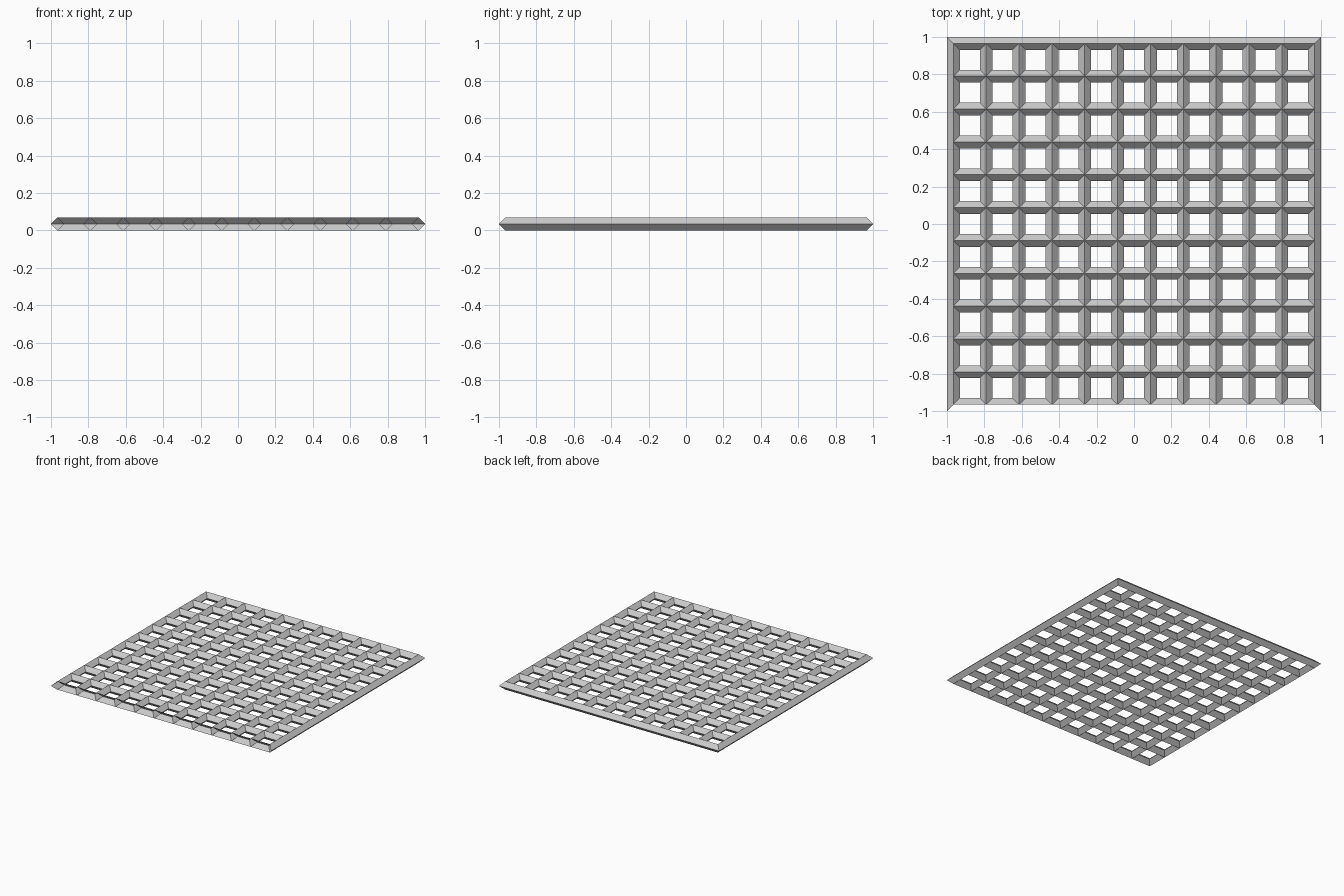
import bpy, bmesh

if "Cube" in bpy.data.objects:
    bpy.data.objects.remove(bpy.data.objects["Cube"])

N = 11                      # cells per side
W = 0.0345                  # half width of the diamond bars
EDGE = 1.0 - W              # outermost ridge line
STEP = 2 * EDGE / N

bm = bmesh.new()


def ring(x0, x1, y0, y1, z):
    return [bm.verts.new(p) for p in
            ((x0, y0, z), (x1, y0, z), (x1, y1, z), (x0, y1, z))]


def band(upper, lower, sides=range(4), outward=False):
    for i in sides:
        j = (i + 1) % 4
        quad = [upper[i], upper[j], lower[j], lower[i]]
        bm.faces.new(quad[::-1] if outward else quad)


# Cell walls: wide at top and bottom, pinched at mid height
for i in range(N):
    for j in range(N):
        x, y = -EDGE + i * STEP, -EDGE + j * STEP
        top = ring(x, x + STEP, y, y + STEP, 2 * W)
        mid = ring(x + W, x + STEP - W, y + W, y + STEP - W, W)
        low = ring(x, x + STEP, y, y + STEP, 0)
        band(mid, top, outward=True)
        band(low, mid, outward=True)

# Outer bevelled rim on the right, back and left; the front is left open
top = ring(-EDGE, EDGE, -EDGE, EDGE, 2 * W)
mid = ring(-1, 1, -1, 1, W)
low = ring(-EDGE, EDGE, -EDGE, EDGE, 0)
band(top, mid, (1, 2, 3), True)
band(mid, low, (1, 2, 3), True)

# Remove unused corner duplicates and weld the ridges
bmesh.ops.remove_doubles(bm, verts=bm.verts[:], dist=1e-5)

# Orient the faces: normals point away from the bar centre lines
bm.normal_update()
for f in bm.faces:
    up = f.calc_center_median().z > W
    if (f.normal.z > 0) != up:
        f.normal_flip()

mesh = bpy.data.meshes.new("lattice_grate")
bm.to_mesh(mesh)
bm.free()
bpy.context.collection.objects.link(bpy.data.objects.new("lattice_grate", mesh))
